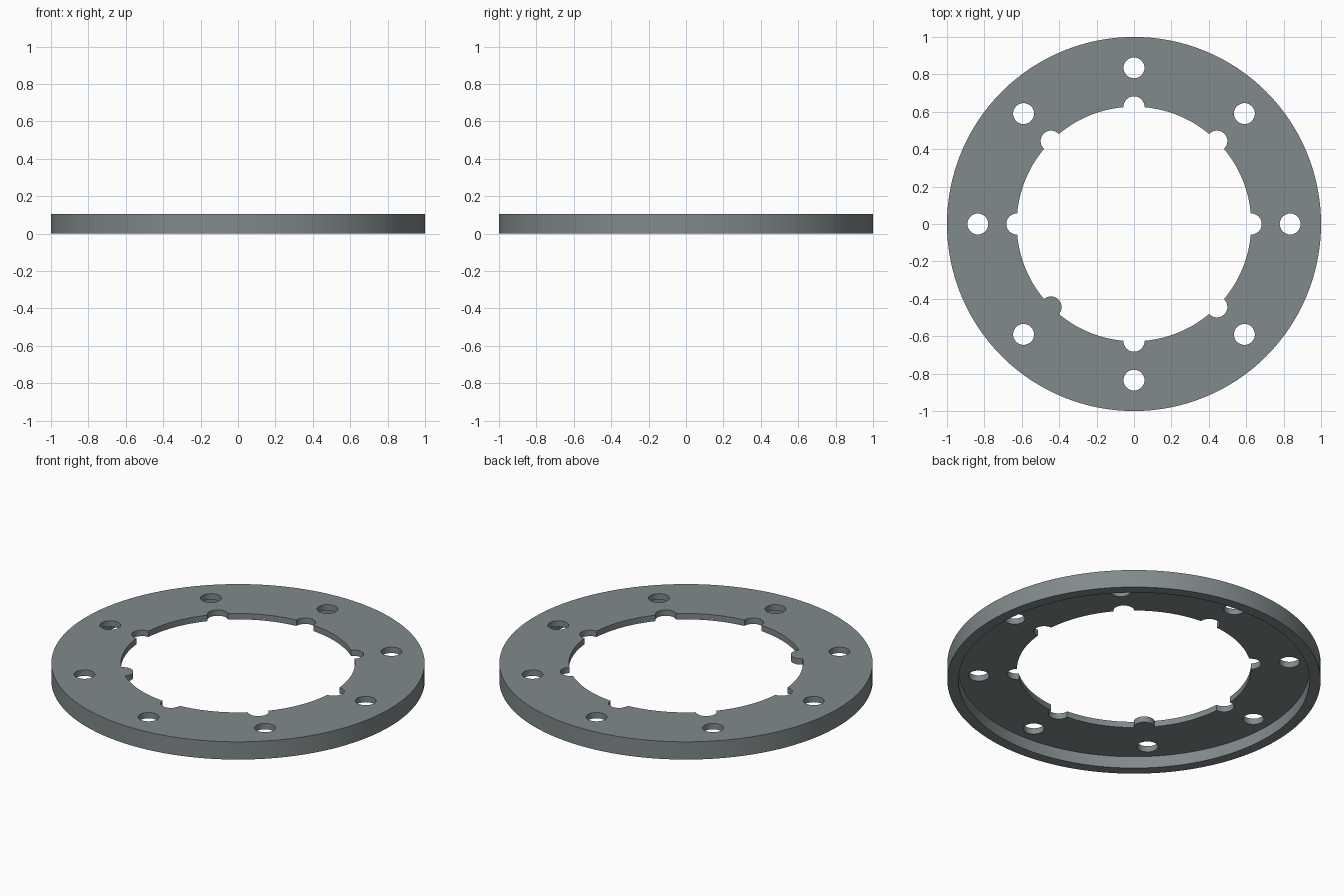
import bpy, bmesh, math
from mathutils import Vector

if "Cube" in bpy.data.objects:
    bpy.data.objects.remove(bpy.data.objects["Cube"])

HEIGHT, PLATE_Z = 0.105, 0.07      # overall height, underside of the plate
OUTER, RIM_IN, BORE = 1.0, 0.94, 0.627
HOLE_R, HOLE_RING = 0.056, 0.835


def circle(radius, n, cx=0.0, cy=0.0):
    return [(cx + radius * math.cos(2 * math.pi * i / n),
             cy + radius * math.sin(2 * math.pi * i / n)) for i in range(n)]


def bore_outline():
    """Bore with a round notch every 45 degrees; the one at 225 is a tab."""
    pts = []
    phi = math.acos(-HOLE_R / (2 * BORE))
    half = 2 * math.asin(HOLE_R / (2 * BORE))
    for k in range(8):
        a = k * math.pi / 4
        cx, cy = BORE * math.cos(a), BORE * math.sin(a)
        end = phi - 2 * math.pi if k == 5 else phi
        for i in range(21):
            t = a - phi + (end + phi) * i / 20
            pts.append((cx + HOLE_R * math.cos(t), cy + HOLE_R * math.sin(t)))
        for i in range(1, 14):
            t = a + half + (math.pi / 4 - 2 * half) * i / 14
            pts.append((BORE * math.cos(t), BORE * math.sin(t)))
    return pts


bm = bmesh.new()


def loop(pts, z):
    return [bm.verts.new((x, y, z)) for x, y in pts]


def wall(a, b):
    for i in range(len(a)):
        j = (i + 1) % len(a)
        bm.faces.new((a[i], a[j], b[j], b[i]))


def cap(loops, up):
    edges = []
    for vs in loops:
        for i in range(len(vs)):
            pair = (vs[i], vs[(i + 1) % len(vs)])
            edges.append(bm.edges.get(pair) or bm.edges.new(pair))
    bmesh.ops.triangle_fill(bm, edges=edges, use_beauty=True,
                            normal=Vector((0, 0, up)))


# Openings through the plate: bore and eight bolt holes
openings = [bore_outline()]
for k in range(8):
    a = k * math.pi / 4
    openings.append(circle(HOLE_R, 32, HOLE_RING * math.cos(a), HOLE_RING * math.sin(a)))
upper = [loop(p, HEIGHT) for p in openings]
lower = [loop(p, PLATE_Z) for p in openings]

# Outer wall and hanging rim
outer, inner = circle(OUTER, 128), circle(RIM_IN, 128)
top_edge, foot_out = loop(outer, HEIGHT), loop(outer, 0)
foot_in, plate_edge = loop(inner, 0), loop(inner, PLATE_Z)

# Top and underside of the plate, then all walls
cap([top_edge] + upper, 1)
cap([plate_edge] + lower, -1)
for a, b in zip(upper, lower):
    wall(a, b)
wall(top_edge, foot_out)
wall(foot_out, foot_in)
wall(foot_in, plate_edge)
bmesh.ops.recalc_face_normals(bm, faces=bm.faces)

mesh = bpy.data.meshes.new("flange_ring")
bm.to_mesh(mesh)
bm.free()
ring = bpy.data.objects.new("flange_ring", mesh)
bpy.context.collection.objects.link(ring)

# Grey metal
mat = bpy.data.materials.new("steel_grey")
mat.diffuse_color = (0.22, 0.255, 0.26, 1)
mat.use_nodes = True
mat.node_tree.nodes["Principled BSDF"].inputs["Base Color"].default_value = mat.diffuse_color
mesh.materials.append(mat)

bpy.context.view_layer.objects.active = ring
ring.select_set(True)
bpy.ops.object.shade_smooth_by_angle(angle=math.radians(30))
